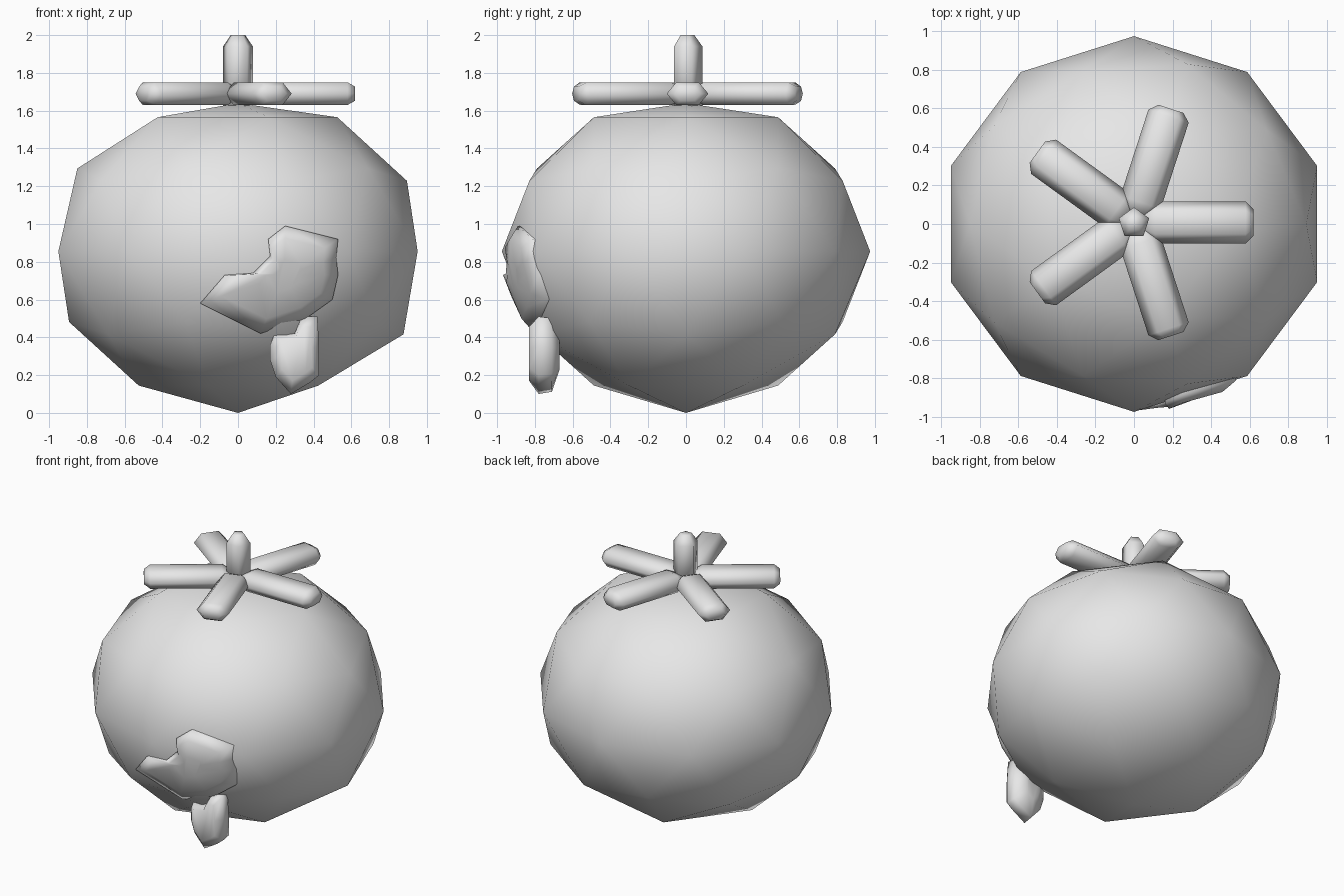
import bpy, bmesh, math
from mathutils import Vector, Matrix
from mathutils.bvhtree import BVHTree

if "Cube" in bpy.data.objects:
    bpy.data.objects.remove(bpy.data.objects["Cube"])

grey = bpy.data.materials.new("plain grey")
grey.use_nodes = True
grey.diffuse_color = (0.8, 0.8, 0.8, 1)
grey.node_tree.nodes["Principled BSDF"].inputs["Base Color"].default_value = (0.8, 0.8, 0.8, 1)


def add_object(name, bm):
    """Finish a bmesh as a smooth grey object."""
    bmesh.ops.recalc_face_normals(bm, faces=bm.faces)
    for f in bm.faces:
        f.smooth = True
    mesh = bpy.data.meshes.new(name)
    bm.to_mesh(mesh)
    bm.free()
    mesh.materials.append(grey)
    obj = bpy.data.objects.new(name, mesh)
    bpy.context.collection.objects.link(obj)
    return obj


def loft(name, rings):
    """Skin a closed solid through rings of equal point count."""
    bm = bmesh.new()
    loops = [[bm.verts.new(p) for p in ring] for ring in rings]
    n = len(loops[0])
    for a, b in zip(loops, loops[1:]):
        for i in range(n):
            j = (i + 1) % n
            bm.faces.new((a[i], a[j], b[j], b[i]))
    caps = [bm.faces.new(loops[0]), bm.faces.new(loops[-1])]
    bmesh.ops.triangulate(bm, faces=caps)
    return add_object(name, bm)


def scaled(outline, s):
    """Shrink an x, z outline about its centre."""
    c = sum((Vector(p) for p in outline), Vector((0, 0))) / len(outline)
    return [c + (Vector(p) - c) * s for p in outline]


# Fruit body: squashed low-poly ball with a flattened crown
bm = bmesh.new()
bmesh.ops.create_icosphere(bm, subdivisions=2, radius=1)
for v in bm.verts:
    crown, base = v.co.z > 0.99, v.co.z < -0.99
    bulge = 1.03 if v.co.x > 0.8 and v.co.z < -0.5 else 1
    v.co = (v.co.x * bulge, v.co.y * 0.975, 0.855 + v.co.z * 0.835)
    if crown:
        v.co.z = 1.64
    if base:
        v.co.z = 0
surface = BVHTree.FromBMesh(bm)
add_object("fruit_body", bm)

# Five leaves: flat six-sided bars with tapered ends
section = [(0.11, 0), (0.06, 0.06), (-0.06, 0.06),
           (-0.11, 0), (-0.06, -0.06), (0.06, -0.06)]
stations = [(0.04, 0.5), (0.11, 1), (0.58, 1), (0.62, 0.62)]
for k in range(5):
    place = Matrix.Translation((0, 0.008, 1.69)) @ Matrix.Rotation(math.radians(72 * k), 4, "Z")
    loft(f"leaf_{k + 1}",
         [[place @ Vector((x, y * s, z * s)) for y, z in section] for x, s in stations])

# Stem: five-sided post with a tapered tip
loft("stem", [[(r * math.cos(a), r * math.sin(a) + 0.004, z)
               for a in [math.radians(90 + 72 * i) for i in range(5)]]
              for r, z in [(0.083, 1.62), (0.083, 1.94), (0.04, 2.0)]])

# Splat on the front, domed over the body surface
splat = [(-0.2, 0.58), (-0.07, 0.73), (0.08, 0.74), (0.17, 0.83), (0.16, 0.92),
         (0.25, 0.99), (0.53, 0.92), (0.52, 0.82), (0.53, 0.73), (0.5, 0.6),
         (0.36, 0.5), (0.12, 0.42)]


def on_body(x, z, lift):
    hit = surface.ray_cast(Vector((x, -3, z)), Vector((0, 1, 0)))[0]
    return Vector((x, hit.y - lift, z))


loft("front_splat", [[on_body(x, z, lift) for x, z in scaled(splat, s)]
                     for s, lift in [(0.95, -0.06), (1, 0.015), (0.75, 0.045), (0.3, 0.05)]])

# Drip hanging below the splat
drip = [(0.17, 0.36), (0.19, 0.41), (0.3, 0.42), (0.33, 0.49), (0.37, 0.51),
        (0.42, 0.51), (0.43, 0.35), (0.43, 0.2), (0.38, 0.16), (0.28, 0.1),
        (0.2, 0.19), (0.17, 0.28)]
loft("front_drip", [[(x, y, z) for x, z in scaled(drip, s)]
                    for s, y in [(0.45, -0.67), (0.95, -0.71), (1, -0.78), (0.7, -0.83)]])
